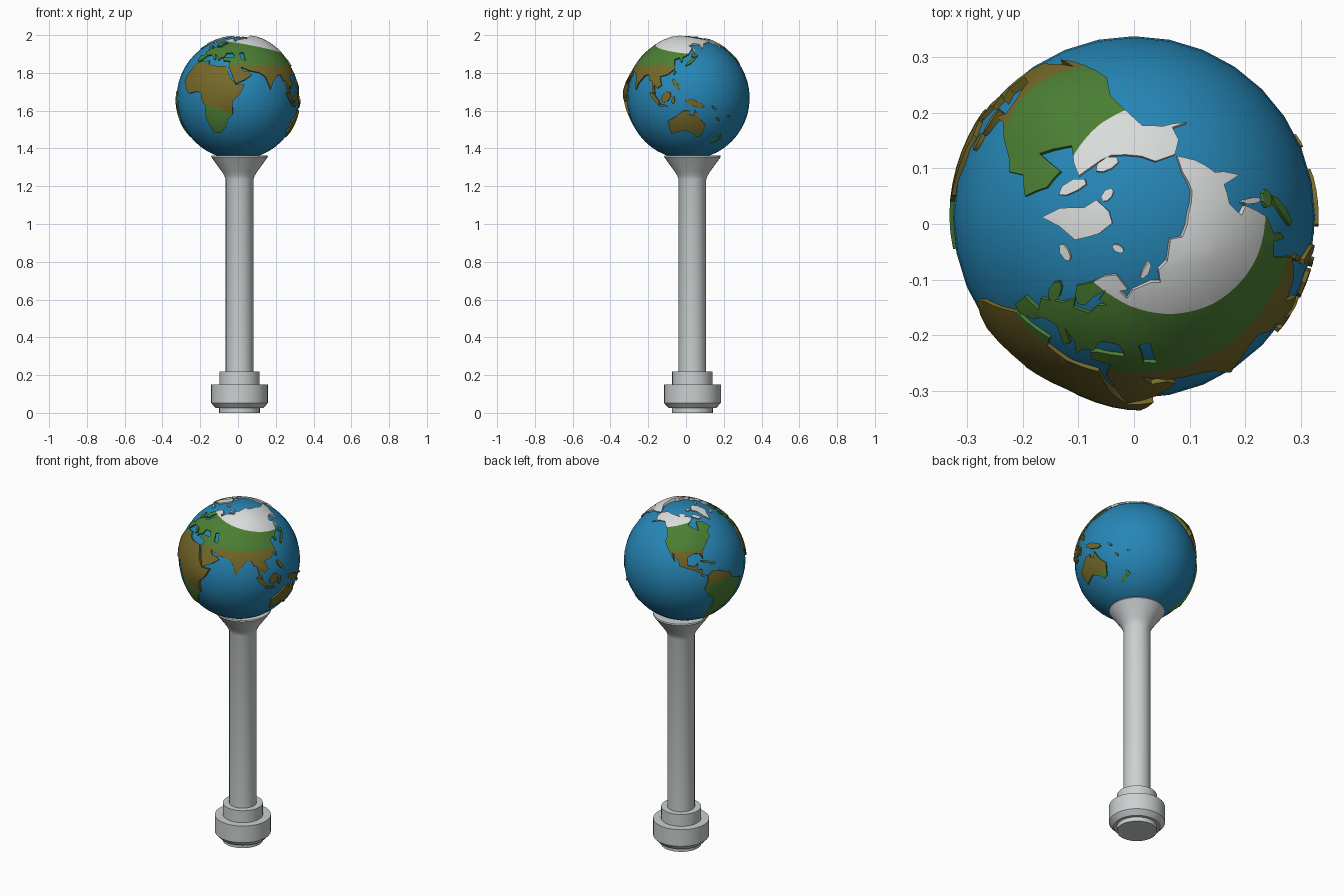
import bpy, bmesh
from math import sin, cos, radians, pi, acos, degrees, ceil
from mathutils import Vector
from mathutils.geometry import delaunay_2d_cdt

if "Cube" in bpy.data.objects:
    bpy.data.objects.remove(bpy.data.objects["Cube"])

C = Vector((0.0, 0.012, 1.667))     # globe centre
S = Vector((0.008, 0.034, 0))       # stand centre
R = 0.325                           # ocean radius
TURN = -135                         # turns longitude into direction around z


def material(name, rgb):
    m = bpy.data.materials.new(name)
    m.diffuse_color = (*rgb, 1)
    m.use_nodes = True
    m.node_tree.nodes["Principled BSDF"].inputs["Base Color"].default_value = m.diffuse_color
    return m


WATER = material("ocean_blue", (0.019, 0.24, 0.47))
SNOW = material("snow_white", (0.70, 0.71, 0.71))
GRASS = material("grass_green", (0.07, 0.21, 0.033))
SAND = material("dry_brown", (0.18, 0.14, 0.022))
STONE = material("stone_grey", (0.60, 0.63, 0.63))


def finish(bm, name, mats, loc, angle=35):
    me = bpy.data.meshes.new(name)
    bm.to_mesh(me)
    bm.free()
    ob = bpy.data.objects.new(name, me)
    bpy.context.collection.objects.link(ob)
    ob.location = loc
    for m in mats:
        me.materials.append(m)
    bpy.ops.object.select_all(action='DESELECT')
    ob.select_set(True)
    bpy.context.view_layer.objects.active = ob
    bpy.ops.object.shade_smooth_by_angle(angle=radians(angle))
    return ob


def lathe(name, profile, mat, loc):
    bm = bmesh.new()
    vs = [bm.verts.new((r, 0, z)) for r, z in profile]
    es = [bm.edges.new(p) for p in zip(vs, vs[1:])]
    bmesh.ops.spin(bm, geom=vs + es, cent=(0, 0, 0), axis=(0, 0, 1),
                   angle=2 * pi, steps=32)
    bmesh.ops.remove_doubles(bm, verts=bm.verts, dist=1e-5)
    bmesh.ops.recalc_face_normals(bm, faces=bm.faces)
    return finish(bm, name, [mat], loc)


def direction(lon, lat):
    a, b = radians(lon + TURN), radians(lat)
    return Vector((cos(a) * cos(b), sin(a) * cos(b), sin(b)))


# Raised areas of land: longitude, latitude, extra height, reach in degrees
BUMPS = [(45, 5, 0.055, 22), (-98, 33, 0.06, 25), (105, 66, 0.04, 30)]


def height(d):
    h = 1.02
    for lon, lat, up, reach in BUMPS:
        away = degrees(acos(max(-1, min(1, d.dot(direction(lon, lat))))))
        h += up * max(0, 1 - away / reach)
    return h * R


def tilted(tx, ty):
    return Vector((sin(radians(tx)), sin(radians(ty)), 1)).normalized()


# Climate borders as planes: normal and distance from the globe centre
SNOWLINE = (tilted(11, 4), sin(radians(55)) * R * 1.03)
DRYLINE = (tilted(2, 0), sin(radians(32)) * R * 1.03)
SOUTHLINE = (tilted(18, 0), sin(radians(-15)) * R * 1.03)


def land(name, flat, snowy=False):
    pts = list(zip(flat[::2], flat[1::2]))
    # split long coast edges, then fill with a grid of inner points
    ring = []
    for (a, b), (c, d) in zip(pts, pts[1:] + pts[:1]):
        n = max(1, ceil(max(abs(c - a) * cos(radians(b)), abs(d - b)) / 6))
        ring += [Vector((a + (c - a) * i / n, b + (d - b) * i / n)) for i in range(n)]
    n = len(ring)
    edges = [(i, (i + 1) % n) for i in range(n)]
    lons, lats = [p[0] for p in pts], [p[1] for p in pts]
    grid = [Vector((x + 0.37, y + 0.29))
            for x in range(int(min(lons)), int(max(lons)), 5)
            for y in range(int(min(lats)), int(max(lats)), 5)]
    out = delaunay_2d_cdt(ring + grid, edges, [], 1, 1e-4)
    bm = bmesh.new()
    vs = []
    for p in out[0]:
        d = direction(p.x, p.y)
        vs.append(bm.verts.new(d * height(d)))
    for f in out[2]:
        bm.faces.new([vs[i] for i in f])
    bmesh.ops.delete(bm, geom=[v for v in bm.verts if not v.link_faces], context='VERTS')
    # cliffs down into the ocean
    coast = [e for e in bm.edges if e.is_boundary]
    new = bmesh.ops.extrude_edge_only(bm, edges=coast)["geom"]
    for v in new:
        if isinstance(v, bmesh.types.BMVert):
            v.co = v.co.normalized() * R * 0.97
    bmesh.ops.recalc_face_normals(bm, faces=bm.faces)
    # cut along climate borders and colour by zone
    for nrm, k in (SNOWLINE, DRYLINE, SOUTHLINE):
        bmesh.ops.bisect_plane(bm, geom=bm.verts[:] + bm.edges[:] + bm.faces[:],
                               plane_co=nrm * k, plane_no=nrm)
    for f in bm.faces:
        c = f.calc_center_median()
        above = [c.dot(nrm) > k for nrm, k in (SNOWLINE, DRYLINE, SOUTHLINE)]
        f.material_index = (0 if above[0] or snowy else 1 if above[1]
                            else 2 if above[2] else 1)
    finish(bm, name, [SNOW, GRASS, SAND], C)


# Stand: stepped foot, column and flared cup
lathe("foot", [(0, 0), (.108, 0), (.108, .025), (.125, .025), (.15, .052), (.15, .15),
               (.107, .15), (.107, .22), (0, .22)], STONE, S)
lathe("column", [(.073, .21), (.073, 1.235), (.08, 1.255), (.092, 1.275), (.15, 1.355),
                 (.148, 1.362), (0, 1.362)], STONE, S)

# Ocean ball
bm = bmesh.new()
bmesh.ops.create_uvsphere(bm, u_segments=32, v_segments=24, radius=R)
finish(bm, "ocean", [WATER], C, 60)

# South polar cap
bm = bmesh.new()
bmesh.ops.create_uvsphere(bm, u_segments=24, v_segments=36, radius=R * 1.015)
bmesh.ops.delete(bm, geom=[v for v in bm.verts if v.co.z > -R * 0.94], context='VERTS')
finish(bm, "south_polar_cap", [SNOW], C, 60)

# Continents as coarse coast outlines (longitude, latitude)
land("africa", [-17, 15, -16, 21, -10, 30, -6, 35, 10, 37, 11, 33, 20, 31, 32, 31, 37, 20,
                43, 12, 51, 12, 47, 4, 40, -3, 40, -15, 35, -20, 32, -28, 26, -34, 18, -34,
                12, -18, 13, -8, 9, 0, 9, 4, 4, 6, -8, 4])
land("europe", [-9, 43, -9, 37, -5, 36, 0, 39, 3, 43, 9, 44, 12, 42, 16, 38, 18, 40, 13, 45,
                19, 42, 22, 37, 24, 40, 28, 41, 30, 46, 38, 46, 40, 44, 48, 43, 47, 46,
                52, 47, 55, 60, 60, 69, 44, 67, 40, 64, 34, 66, 40, 67, 28, 71, 18, 69,
                12, 65, 5, 61, 8, 58, 12, 56, 16, 57, 18, 61, 24, 65, 22, 61, 28, 60,
                23, 59, 20, 55, 11, 54, 9, 57, 5, 53, -4, 48, -1, 44])
land("asia", [60, 69, 55, 60, 52, 47, 53, 41, 54, 37, 49, 38, 48, 43, 40, 44, 41, 41, 30, 41,
              27, 40, 28, 37, 36, 36, 35, 30, 39, 22, 43, 13, 52, 17, 59, 22, 56, 25, 51, 25,
              48, 30, 57, 26, 67, 24, 73, 20, 77, 8, 80, 14, 87, 21, 92, 22, 95, 16, 98, 16,
              99, 8, 103, 1, 101, 12, 105, 9, 109, 12, 106, 20, 114, 22, 121, 28, 119, 38,
              125, 40, 127, 35, 129, 37, 128, 40, 135, 44, 141, 53, 136, 55, 143, 59, 155, 59,
              157, 52, 162, 57, 164, 60, 178, 63, 190, 66, 178, 69, 160, 70, 140, 73, 113, 74,
              104, 77, 82, 73, 70, 72, 67, 68])
land("north_america", [-168, 66, -165, 61, -158, 58, -164, 54, -152, 59, -140, 60, -130, 54,
                       -124, 48, -124, 40, -117, 32, -110, 23, -113, 31, -106, 23, -105, 19,
                       -95, 16, -87, 13, -83, 8, -78, 8, -83, 11, -83, 15, -88, 16, -87, 21,
                       -91, 18, -97, 20, -97, 27, -90, 30, -84, 30, -81, 25, -81, 31, -76, 36,
                       -70, 42, -65, 44, -66, 50, -56, 53, -64, 60, -77, 62, -79, 52, -85, 55,
                       -94, 59, -87, 64, -82, 68, -95, 69, -115, 69, -128, 70, -156, 71])
land("south_america", [-77, 8, -72, 12, -62, 10, -52, 5, -50, 0, -35, -6, -39, -15, -41, -22,
                       -48, -27, -54, -34, -58, -38, -65, -42, -68, -50, -66, -55, -74, -52,
                       -73, -40, -71, -30, -70, -18, -76, -14, -81, -5, -78, 2])
land("australia", [114, -22, 122, -18, 130, -12, 136, -12, 136, -15, 140, -17, 142, -11,
                   146, -19, 153, -26, 150, -37, 145, -39, 138, -34, 131, -31, 124, -33,
                   116, -35])
land("greenland", [-45, 60, -52, 66, -56, 74, -70, 77, -58, 82, -30, 83, -20, 78, -24, 70,
                   -38, 66], True)

# Islands: longitude, latitude, half length, half width, tilt
ISLANDS = [(-2, 54, 4, 2, 110), (-18, 65, 3, 1.5, 0), (138, 36, 7, 1.5, 45),
           (143, 43, 3, 2, 0), (143, 50, 4, 1, 90), (102, 0, 8, 2, -45), (110, -7, 5, 1.2, -8),
           (114, 1, 6, 4, 50), (121, -2, 4, 1.5, 80), (141, -5, 10, 3, -20),
           (123, 13, 6, 2, -60), (171, -43, 5, 1.7, 45), (176, -39, 4, 1.7, -60),
           (-79, 22, 5, 1.2, -15), (-71, 19, 3, 1.2, 0),
           (-72, 68, 5, 2, -40), (-108, 71, 4, 2, 0),
           (-85, 79, 2.5, 1.5, 0), (18, 79, 2, 1.2, 0), (58, 73, 3, 1, 50), (121, 24, 2, 1, 70),
           (160, -9, 3, 1, -40), (166, -20, 2.5, 1, -50), (178, -17, 1.5, 1, 0)]
for lon, lat, a, b, tilt in ISLANDS:
    t, coast = radians(tilt), []
    for i in range(7):
        u, v = a * cos(i * 2 * pi / 7), b * sin(i * 2 * pi / 7)
        coast += [lon + (u * cos(t) - v * sin(t)) / cos(radians(lat)),
                  lat + u * sin(t) + v * cos(t)]
    land("island", coast, lat > 62)
